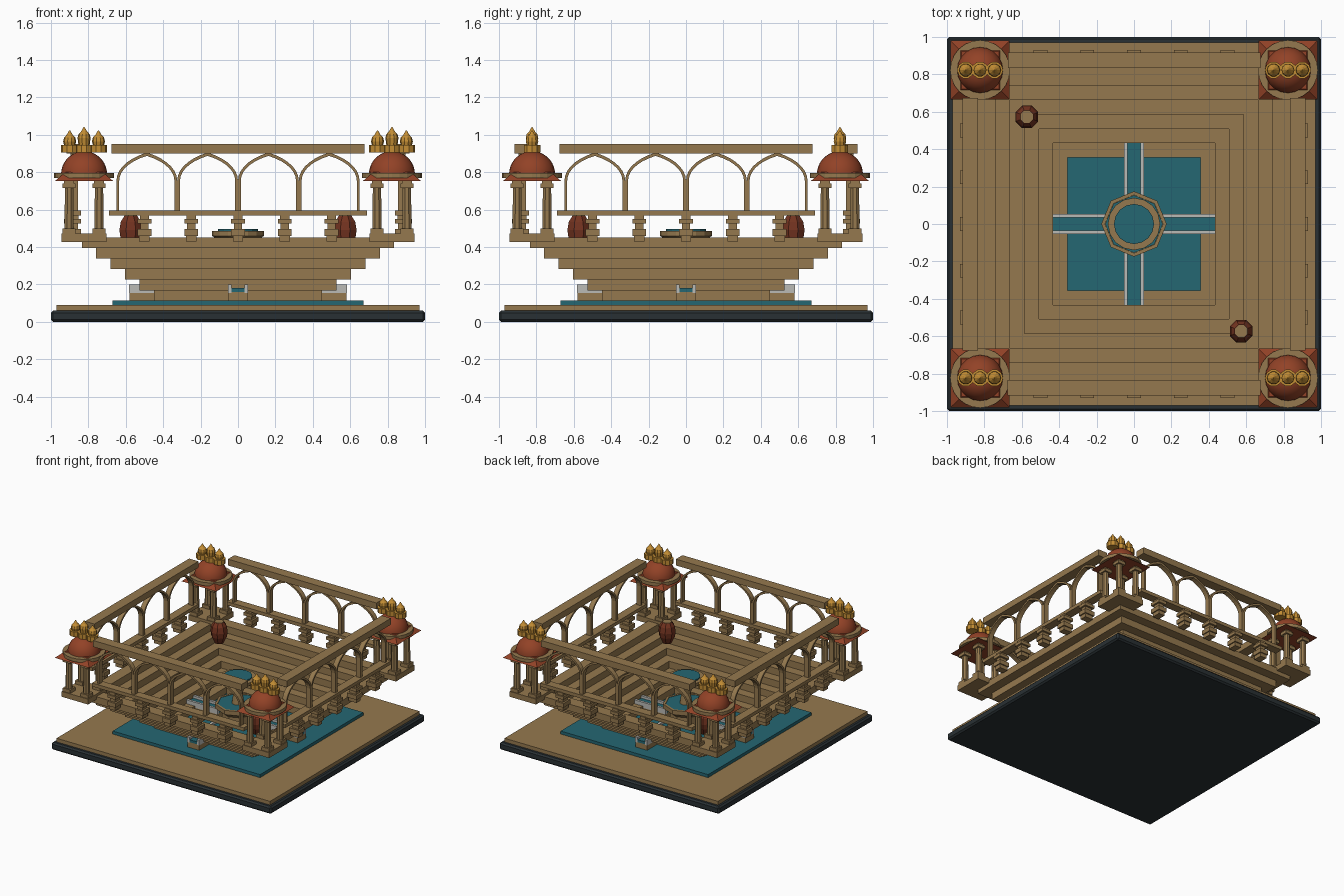
import bpy, bmesh, math
from mathutils import Matrix, Vector

old = bpy.data.objects.get("Cube")
if old:
    bpy.data.objects.remove(old, do_unlink=True)


def material(name, r, g, b):
    m = bpy.data.materials.new(name)
    m.use_nodes = True
    m.diffuse_color = (r, g, b, 1)
    node = next(n for n in m.node_tree.nodes if n.type == 'BSDF_PRINCIPLED')
    node.inputs["Base Color"].default_value = (r, g, b, 1)
    node.inputs["Roughness"].default_value = 0.8
    return m


STONE = material("sandstone", .30, .19, .077)
WATER = material("teal_water", .018, .135, .17)
RED = material("red_dome", .29, .055, .02)
CLAY = material("dark_clay", .17, .033, .014)
GOLD = material("gold", .55, .27, .035)
MARBLE = material("pale_marble", .50, .50, .47)
DARK = material("dark_plinth", .022, .03, .034)


def finish(name, bm, mat, smooth=False):
    bmesh.ops.recalc_face_normals(bm, faces=bm.faces)
    me = bpy.data.meshes.new(name)
    bm.to_mesh(me)
    bm.free()
    me.materials.append(mat)
    ob = bpy.data.objects.new(name, me)
    bpy.context.scene.collection.objects.link(ob)
    if smooth:
        bpy.ops.object.select_all(action='DESELECT')
        ob.select_set(True)
        bpy.context.view_layer.objects.active = ob
        bpy.ops.object.shade_smooth_by_angle(angle=math.radians(40))
    return ob


def add_box(bm, x, y, z0, z1, hx, hy):
    m = Matrix.Translation((x, y, (z0 + z1) / 2)) @ Matrix.Diagonal((2 * hx, 2 * hy, z1 - z0, 1))
    bmesh.ops.create_cube(bm, size=1, matrix=m)


def add_lathe(bm, x, y, profile, n, turn=0.0):
    # Revolve (radius, height) pairs into a closed solid
    rings = []
    for r, z in profile:
        rings.append([bm.verts.new((x + r * math.cos(turn + math.tau * i / n),
                                    y + r * math.sin(turn + math.tau * i / n), z)) for i in range(n)])
    for a, b in zip(rings, rings[1:]):
        for i in range(n):
            j = (i + 1) % n
            bm.faces.new((a[i], a[j], b[j], b[i]))
    bm.faces.new(rings[0][::-1])
    bm.faces.new(rings[-1])


def box(name, mat, *dims):
    bm = bmesh.new()
    add_box(bm, *dims)
    return finish(name, bm, mat)


def lathe(name, mat, x, y, profile, n, turn=0.0, smooth=False):
    bm = bmesh.new()
    add_lathe(bm, x, y, profile, n, turn)
    return finish(name, bm, mat, smooth)


def four_sides(name, bm, mat):
    # Repeat a front-side part around the square
    for i, side in enumerate(("front", "left", "back", "right")):
        copy = bm.copy()
        bmesh.ops.rotate(copy, verts=copy.verts, cent=(0, 0, 0),
                         matrix=Matrix.Rotation(i * math.pi / 2, 3, 'Z'))
        finish(f"{side}_{name}", copy, mat)
    bm.free()


# Ground slabs and pool
plinth = box("plinth", DARK, 0, 0, 0, .06, 1, 1)
bevel = plinth.modifiers.new("edge", 'BEVEL')
bevel.width = .012
box("paving", STONE, 0, 0, .06, .09, .97, .97)
box("pool", WATER, 0, 0, .09, .115, .67, .67)

# Stepped square tiers, each wider than the one below
for k in range(6):
    outer, inner = .45 + .077 * k, .355 + .077 * k
    z = .112 + .0565 * k
    bm = bmesh.new()
    mid, half = (outer + inner) / 2, (outer - inner) / 2
    for s in (-1, 1):
        add_box(bm, 0, s * mid, z, z + .0565, outer, half)
        add_box(bm, s * mid, 0, z, z + .0565, half, inner)
    finish(f"step_tier_{k + 1}", bm, STONE)

# Water channels crossing the pool
bed, walls, stream = bmesh.new(), bmesh.new(), bmesh.new()
add_box(bed, 0, -.365, .112, .163, .053, .215)
add_box(stream, 0, -.365, .16, .18, .034, .216)
for s in (-1, 1):
    add_box(walls, s * .044, -.365, .155, .2, .010, .217)
four_sides("channel_bed", bed, STONE)
four_sides("channel_water", stream, WATER)
four_sides("channel_walls", walls, MARBLE)

# Two-level fountain
lathe("fountain_lower_basin", STONE, 0, 0,
      [(.12, .112), (.12, .2), (.175, .24), (.175, .275), (.155, .275), (.155, .262)], 8)
lathe("fountain_lower_water", WATER, 0, 0, [(.154, .26), (.154, .272)], 8)
lathe("fountain_stem", STONE, 0, 0, [(.05, .25), (.035, .35), (.06, .46)], 12)
lathe("fountain_upper_basin", STONE, 0, 0, [(.125, .45), (.14, .46), (.14, .485)], 16)
lathe("fountain_upper_water", WATER, 0, 0, [(.107, .48), (.107, .496)], 16)

# Clay urns on two opposite corners of the steps
for name, s in (("left", 1), ("right", -1)):
    x, y = s * .573, -s * .573
    lathe(name + "_urn", CLAY, x, y,
          [(.035, .395), (.06, .45), (.066, .49), (.058, .535), (.038, .565)], 8, math.pi / 8)
    lathe(name + "_urn_lid", STONE, x, y, [(.036, .56), (.036, .568)], 8, math.pi / 8)

# Balustrade posts, rails and upper beam
EDGE = -.875
bm = bmesh.new()
for i in range(-2, 3):
    x = i * .25
    for z0, z1, h in ((.43, .46, .028), (.46, .495, .037), (.495, .525, .022),
                      (.525, .55, .037), (.55, .572, .025)):
        add_box(bm, x, EDGE - .01, z0, z1, h, h + .008)
four_sides("balusters", bm, STONE)

bm = bmesh.new()
add_box(bm, 0, EDGE, .568, .596, .69, .035)
four_sides("lower_rail", bm, STONE)

bm = bmesh.new()
add_box(bm, 0, EDGE, .9, .952, .675, .042)
four_sides("upper_beam", bm, STONE)

# Pointed arches: four bays per side, swept as thin ribs
HALF, RIB, SPRING, APEX, STEPS = .1625, .015, .755, .905, 7


def arch_half(inset):
    pts = [(HALF - inset, .594)]
    for i in range(STEPS + 1):
        a = i / STEPS * math.pi / 3
        x = (HALF - inset) * (1 - (1 - math.cos(a)) * 2)
        pts.append((x, SPRING + (APEX - inset * 1.2 - SPRING) * math.sin(a) / math.sin(math.pi / 3)))
    return pts


bm = bmesh.new()
for bay in range(4):
    cx = (bay - 1.5) * HALF * 2
    for s in (-1, 1):
        rows = []
        for (xo, zo), (xi, zi) in zip(arch_half(0), arch_half(RIB)):
            rows.append([bm.verts.new((cx + s * x, EDGE + d, z)) for x, z, d in
                         ((xo, zo, -.02), (xi, zi, -.02), (xi, zi, .02), (xo, zo, .02))])
        for a, b in zip(rows, rows[1:]):
            for i in range(4):
                j = (i + 1) % 4
                bm.faces.new((a[i], a[j], b[j], b[i]))
        bm.faces.new(rows[0])
        bm.faces.new(rows[-1])
four_sides("arches", bm, STONE)

# Domed corner pavilions
for cx, cy, tag in ((.823, -.823, "front_left"), (-.823, -.823, "front_right"),
                    (.823, .823, "back_left"), (-.823, .823, "back_right")):
    box(tag + "_pavilion_base", STONE, cx, cy, .428, .472, .12, .12)
    bm = bmesh.new()
    for sx in (-1, 1):
        for sy in (-1, 1):
            x, y = cx + sx * .08, cy + sy * .08
            add_box(bm, x, y, .47, .5, .034, .034)
            add_lathe(bm, x, y, [(.027, .5), (.024, .715)], 8, math.pi / 8)
            add_box(bm, x, y, .715, .74, .034, .034)
            add_box(bm, x, y, .74, .768, .026, .026)
    finish(tag + "_pavilion_columns", bm, STONE)
    q = math.sqrt(2)
    lathe(tag + "_eave", RED, cx, cy, [(.157 * q, .752), (.1 * q, .80)], 4, math.pi / 4)
    lathe(tag + "_roof_disc", STONE, cx, cy, [(.16, .768), (.16, .795)], 24)
    dome = [(.123 * math.cos(t * math.pi / 18), .79 + .122 * math.sin(t * math.pi / 18)) for t in range(9)]
    lathe(tag + "_dome", RED, cx, cy, dome, 20, smooth=True)
    # Row of three gilded finials
    bm = bmesh.new()
    for i in (-1, 0, 1):
        lift = 0 if i else .018
        add_lathe(bm, cx + i * .077, cy,
                  [(.046, .905), (.046, .945), (.03, .945), (.035, .965 + lift), (.03, .985 + lift),
                   (.016, 1.0 + lift), (.002, 1.024 + lift)], 10)
    finish(tag + "_finials", bm, GOLD)
